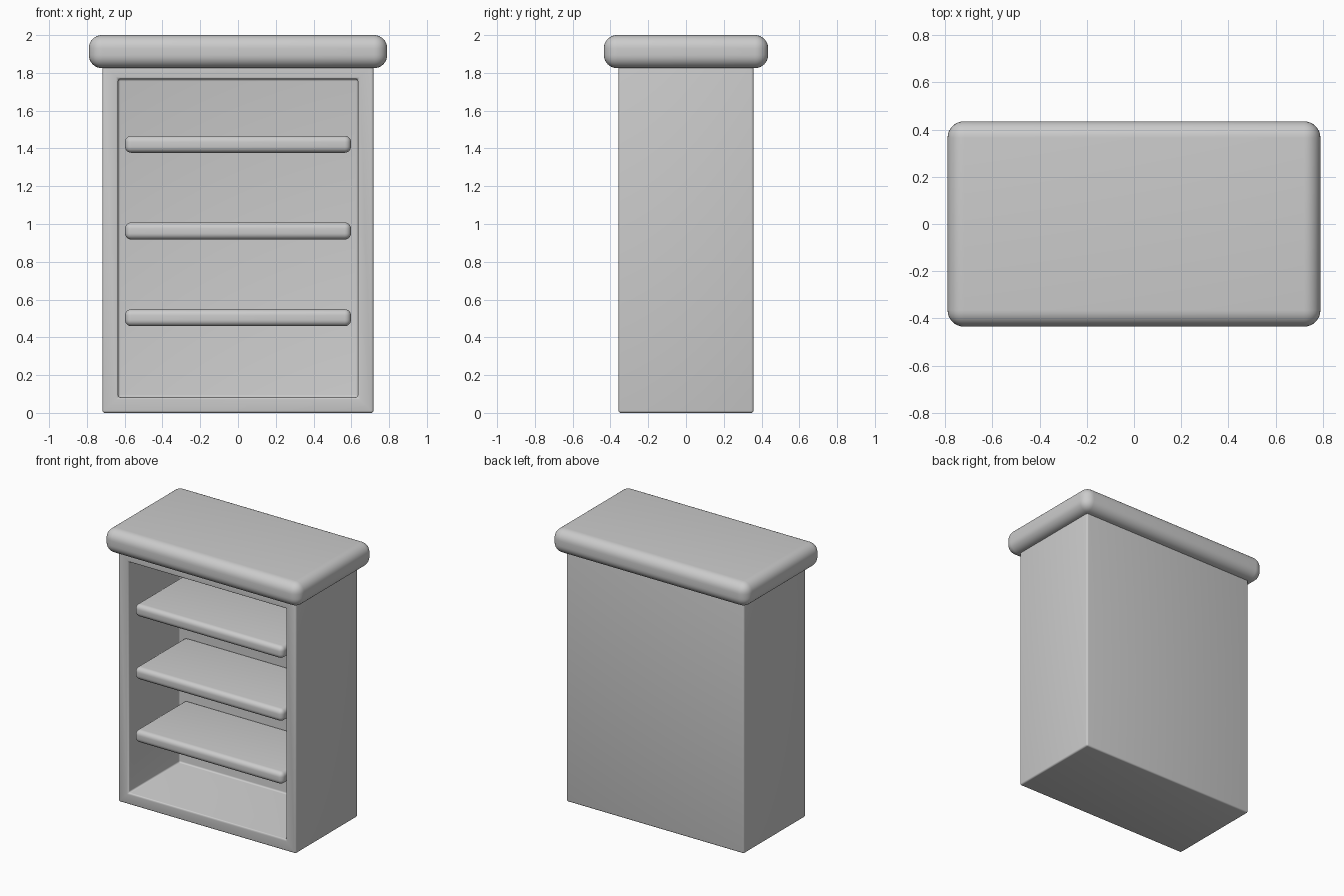
import bpy, bmesh
from mathutils import Vector

if "Cube" in bpy.data.objects:
    bpy.data.objects.remove(bpy.data.objects["Cube"])


def rounded_box(name, lo, hi, radius, segments, recess=None):
    """Box between two corners, optional (inset, depth) recess in its front, bevelled."""
    lo, hi = Vector(lo), Vector(hi)
    bm = bmesh.new()
    bmesh.ops.create_cube(bm, size=1)
    bmesh.ops.scale(bm, vec=hi - lo, verts=bm.verts)
    bmesh.ops.translate(bm, vec=(lo + hi) / 2, verts=bm.verts)
    if recess:
        inset, depth = recess
        front = min(bm.faces, key=lambda f: f.calc_center_median().y)
        bmesh.ops.inset_region(bm, faces=[front], thickness=inset)
        out = bmesh.ops.extrude_discrete_faces(bm, faces=[front])
        bmesh.ops.translate(bm, vec=(0, depth, 0), verts=out["faces"][0].verts)
    bmesh.ops.recalc_face_normals(bm, faces=bm.faces)
    mesh = bpy.data.meshes.new(name)
    bm.to_mesh(mesh)
    bm.free()
    obj = bpy.data.objects.new(name, mesh)
    bpy.context.collection.objects.link(obj)
    mod = obj.modifiers.new("Rounding", "BEVEL")
    mod.width = radius
    mod.segments = segments
    mod.limit_method = "ANGLE"
    mesh.shade_smooth()
    return obj


# Open-fronted cabinet with an even wall thickness
rounded_box("cabinet_body", (-0.717, -0.357, 0), (0.717, 0.357, 1.85),
            0.012, 4, recess=(0.117, 0.59))

# Thick overhanging top
rounded_box("top_slab", (-0.79, -0.435, 1.825), (0.79, 0.435, 2.0), 0.07, 8)

# Three evenly spaced shelves
for i in range(3):
    z = 0.504 + i * 0.459
    rounded_box(f"shelf_{i + 1}", (-0.598, -0.345, z - 0.045),
                (0.598, 0.245, z + 0.045), 0.033, 6)
